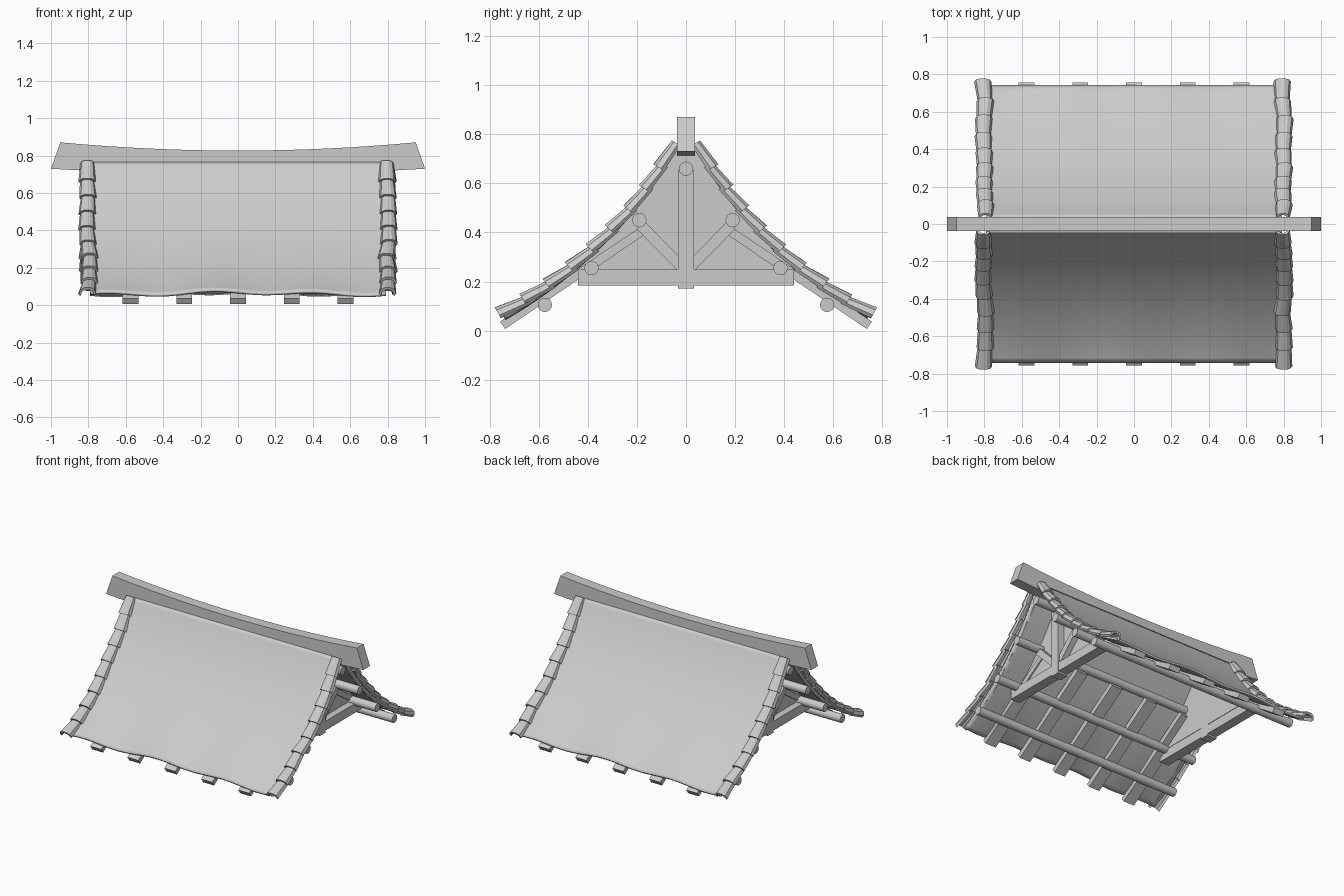
import bpy, bmesh, math, random
from mathutils import Vector
from mathutils.geometry import interpolate_bezier

if "Cube" in bpy.data.objects:
    bpy.data.objects.remove(bpy.data.objects["Cube"])

random.seed(4)

# Roof slope profile in (y, z), from ridge to eave
CURVE = [Vector((p.x, p.y)) for p in interpolate_bezier(
    Vector((.04, .765, 0)), Vector((.18, .50, 0)),
    Vector((.43, .23, 0)), Vector((.742, .07, 0)), 37)]


def make(name, verts, faces, smooth=False):
    me = bpy.data.meshes.new(name)
    me.from_pydata([tuple(v) for v in verts], [], faces)
    bm = bmesh.new()
    bm.from_mesh(me)
    bmesh.ops.recalc_face_normals(bm, faces=bm.faces)
    bm.to_mesh(me)
    bm.free()
    ob = bpy.data.objects.new(name, me)
    bpy.context.collection.objects.link(ob)
    if smooth:
        bpy.context.view_layer.objects.active = ob
        for o in bpy.context.selected_objects:
            o.select_set(False)
        ob.select_set(True)
        bpy.ops.object.shade_smooth_by_angle(angle=math.radians(35))
    return ob


def prism(name, ring_a, ring_b, smooth=False):
    n = len(ring_a)
    faces = [(i, (i + 1) % n, n + (i + 1) % n, n + i) for i in range(n)]
    faces += [tuple(range(n)), tuple(range(n, 2 * n))]
    return make(name, list(ring_a) + list(ring_b), faces, smooth)


def extrude_x(name, pts, x, w, smooth=False):
    return prism(name, [(x - w / 2, y, z) for y, z in pts],
                 [(x + w / 2, y, z) for y, z in pts], smooth)


def bar(name, x, p, q, width, thick):
    # Rectangular beam between two (y, z) points
    p, q = Vector(p), Vector(q)
    d = (q - p).normalized()
    n = Vector((-d.y, d.x)) * thick / 2
    return extrude_x(name, [p + n, q + n, q - n, p - n], x, width)


# Sagging ridge beam
xs = [i / 12 for i in range(-12, 13)]
outline = [(.95 * x, .827 + .044 * x * x) for x in xs]
outline += [(x, .70 + .03 * x * x) for x in reversed(xs)]
prism("ridge_beam", [(x, -.037, z) for x, z in outline],
      [(x, .037, z) for x, z in outline], True)


# Roof sheets, wavy towards the eave
def roof_sheet(side):
    nx, nc = 48, len(CURVE)
    verts, faces = [], []
    for i in range(nx + 1):
        x = -.79 + 1.58 * i / nx
        for j, p in enumerate(CURVE):
            wave = (.009 * math.sin(x * 11.5 * side) + .006 * math.cos(x * 5)) * (j / (nc - 1)) ** 4
            verts.append((x, side * p.x, p.y + wave))
    for i in range(nx):
        for j in range(nc - 1):
            a = i * nc + j
            faces.append((a, a + nc, a + nc + 1, a + 1))
    ob = make("roof_sheet", verts, faces, True)
    # normals must face up so the sheet thickens downwards
    if ob.data.polygons[0].normal.z < 0:
        ob.data.flip_normals()
    mod = ob.modifiers.new("thickness", 'SOLIDIFY')
    mod.thickness = .014
    mod.offset = -1


# Overlapping edge tiles: short arched shells
def edge_tiles(side, x0):
    count, last = 9, len(CURVE) - 1
    arch = [(-.043, -.006), (-.034, .016), (-.015, .027),
            (.015, .027), (.034, .016), (.043, -.006)]
    shell = arch + [(u * .78, v - .013) for u, v in reversed(arch)]
    offsets = [random.uniform(-.009, .009) for _ in range(count + 1)]
    for k in range(count):
        a = CURVE[round(k * last / count)]
        b = CURVE[round((k + 1) * last / count)]
        d = (b - a).normalized()
        n = Vector((-d.y, d.x))
        rings = []
        for p, scale, lift, off in ((a, .88, -.004, offsets[k]),
                                    (b + d * .02, 1.08, .009 + random.uniform(-.003, .003), offsets[k + 1])):
            ring = []
            for u, v in shell:
                q = p + n * (v * scale + lift)
                ring.append((x0 + off + u * scale, side * q.x, q.y))
            rings.append(ring)
        m = len(arch)
        N = 2 * m
        faces = [(i, (i + 1) % N, N + (i + 1) % N, N + i) for i in range(N)]
        for base in (0, N):
            faces += [(base + i, base + i + 1, base + N - 2 - i, base + N - 1 - i) for i in range(m - 1)]
        make("edge_tile", rings[0] + rings[1], faces)


# Round purlins
def purlin(y, z):
    pts = [(y + .029 * math.cos(t * math.tau / 16), z + .029 * math.sin(t * math.tau / 16))
           for t in range(16)]
    extrude_x("purlin", pts, 0, 1.63, True)


purlin(0, .66)
for side in (-1, 1):
    roof_sheet(side)
    for x in (-.80, .80):
        edge_tiles(side, x)
    for y, z in ((.19, .45), (.385, .255), (.575, .105)):
        purlin(side * y, z)
    # Straight rafters under the sheets
    for i in range(5):
        bar("rafter", (i - 2) * .2875, (side * .747, .022), (side * .175, .408), .085, .036)

# Gable trusses with infill panels at both ends
for e in (-1, 1):
    x = e * .62
    bar("tie_beam", x, (-.44, .217), (.44, .217), .07, .065)
    bar("king_post", x, (0, .172), (0, .655), .075, .065)
    for side in (-1, 1):
        bar("strut", x, (side * .02, .262), (side * .185, .43), .055, .045)
    right = [(p.x, p.y - .02) for p in CURVE if p.y > .28]
    panel = [(-y, z) for y, z in reversed(right)] + right
    panel = [(-.39, .25)] + panel + [(.39, .25)]
    extrude_x("gable_panel", panel, e * .595, .025)
